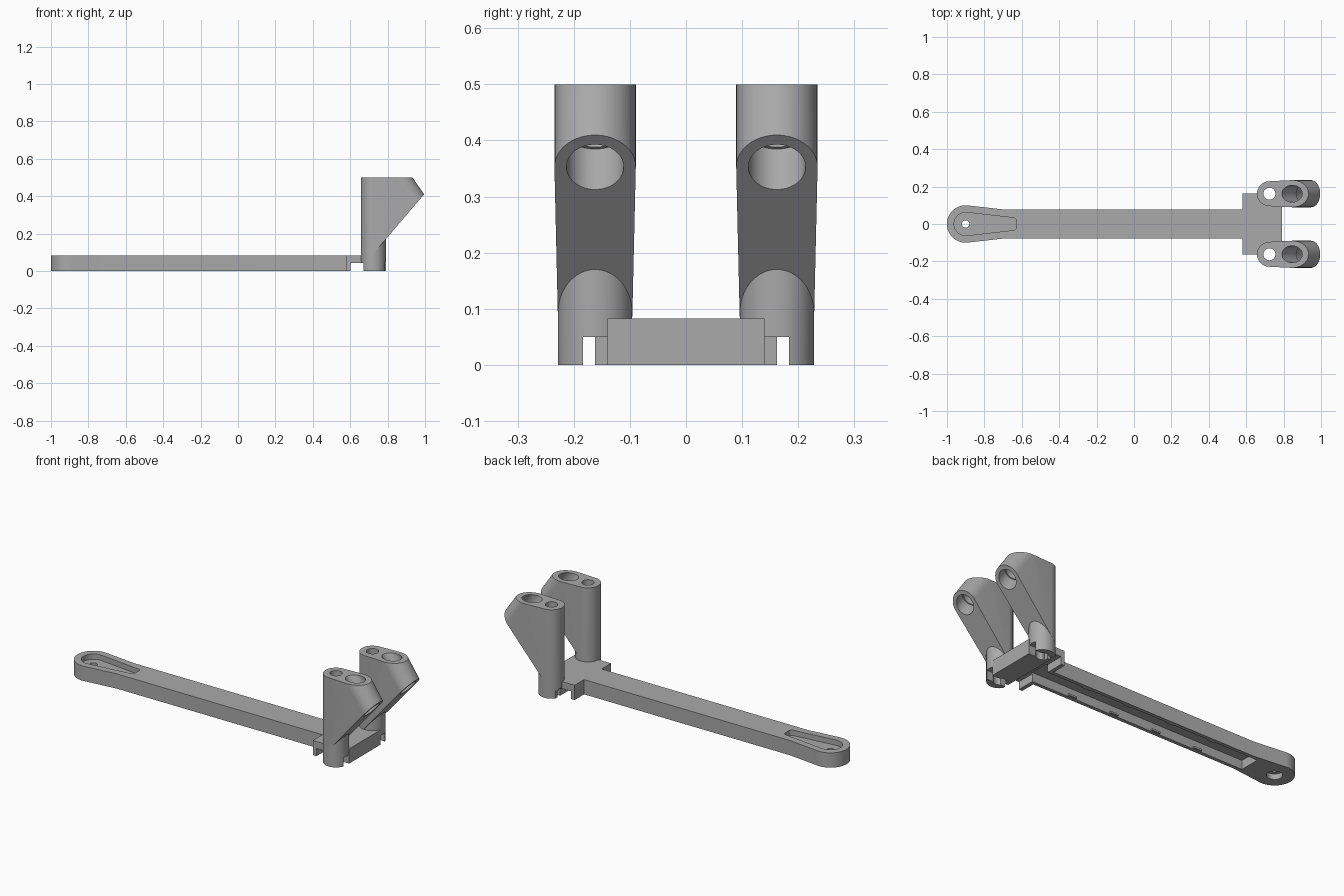
import bpy, bmesh, math
from mathutils import Vector
from mathutils.geometry import intersect_line_plane

if "Cube" in bpy.data.objects:
    bpy.data.objects.remove(bpy.data.objects["Cube"])

SEG = 64
UP = Vector((0, 0, 1))

grey = bpy.data.materials.new("plain_grey")
grey.use_nodes = True
COLOUR = (0.40, 0.40, 0.40, 1)
grey.diffuse_color = COLOUR
grey.node_tree.nodes["Principled BSDF"].inputs["Base Color"].default_value = COLOUR


def finish(name, bm):
    bmesh.ops.recalc_face_normals(bm, faces=bm.faces)
    mesh = bpy.data.meshes.new(name)
    bm.to_mesh(mesh)
    bm.free()
    mesh.materials.append(grey)
    ob = bpy.data.objects.new(name, mesh)
    bpy.context.collection.objects.link(ob)
    return ob


def hull(name, points):
    bm = bmesh.new()
    for p in points:
        bm.verts.new(p)
    res = bmesh.ops.convex_hull(bm, input=bm.verts)
    loose = [v for v in set(res["geom_interior"] + res["geom_unused"]) if isinstance(v, bmesh.types.BMVert)]
    bmesh.ops.delete(bm, geom=loose, context="VERTS")
    bmesh.ops.dissolve_limit(bm, angle_limit=0.002, verts=bm.verts, edges=bm.edges)
    return finish(name, bm)


def prism(name, outline, z0, z1):
    bm = bmesh.new()
    face = bm.faces.new([bm.verts.new((x, y, z0)) for x, y in outline])
    new = bmesh.ops.extrude_face_region(bm, geom=[face])["geom"]
    bmesh.ops.translate(bm, verts=[v for v in new if isinstance(v, bmesh.types.BMVert)], vec=(0, 0, z1 - z0))
    return finish(name, bm)


def box(name, x0, x1, y0, y1, z0, z1):
    return prism(name, [(x0, y0), (x1, y0), (x1, y1), (x0, y1)], z0, z1)


def ring(centre, axis, r, plane_point, plane_normal):
    """Circle around an axis, slid along the axis onto a plane."""
    v = Vector((0, 1, 0))
    u = v.cross(axis)
    out = []
    for i in range(SEG):
        a = math.tau * i / SEG
        p = centre + r * (math.cos(a) * u + math.sin(a) * v)
        out.append(intersect_line_plane(p, p + axis, plane_point, plane_normal))
    return out


def tube(name, centre, axis, r, start, end):
    a, b = centre + axis * start, centre + axis * end
    return hull(name, ring(a, axis, r, a, axis) + ring(b, axis, r, b, axis))


def combine(ob, other, operation="DIFFERENCE"):
    mod = ob.modifiers.new(operation, "BOOLEAN")
    mod.operation, mod.object, mod.solver = operation, other, "EXACT"
    bpy.ops.object.select_all(action="DESELECT")
    bpy.context.view_layer.objects.active = ob
    ob.select_set(True)
    bpy.ops.object.modifier_apply(modifier=mod.name)
    bpy.data.objects.remove(other)


# Long arm with rounded head, crossbar and end block
HEIGHT = 0.083
half = [(0.79, 0.14), (0.69, 0.14), (0.69, 0.162), (0.58, 0.162), (0.58, 0.078), (-0.7, 0.078)]
for i in range(25):
    a = math.radians(84 + 4 * i)
    half.append((-0.9 + 0.1 * math.cos(a), 0.1 * math.sin(a)))
arm = prism("arm", half + [(x, -y) for x, y in reversed(half[:-1])], 0, HEIGHT)

# Teardrop recess on the head, with a stepped screw hole
head = Vector((-0.9, 0, 0))
pocket = []
for z in (0.053, 0.1):
    level = Vector((0, 0, z))
    for x, y, r in ((-0.9, 0, 0.062), (-0.645, 0.018, 0.015), (-0.645, -0.018, 0.015)):
        pocket += ring(Vector((x, y, z)), UP, r, level, UP)
combine(arm, hull("pocket", pocket))
combine(arm, tube("screw_hole", head, UP, 0.02, -0.1, 0.2))
combine(arm, tube("screw_clearance", head, UP, 0.04, -0.1, 0.03))

# Underside channel and the cross slot below the bridge
combine(arm, box("channel", -0.74, 0.61, -0.058, 0.058, -0.05, 0.05))
combine(arm, box("slot", 0.602, 0.671, -0.3, 0.3, -0.05, 0.043))

# Small clips along the channel walls
for side in (-1, 1):
    for i in range(4):
        x = 0.35 - 0.267 * i
        y0, y1 = sorted((side * 0.048, side * 0.06))
        box(f"clip_{'right' if side < 0 else 'left'}_{i + 1}", x - 0.025, x + 0.025, y0, y1, 0.002, 0.012)

# Two sockets: a round post blended into a tilted tube
tilt = Vector((0.567, 0, -0.824)).normalized()
slope = Vector((1.167, 0, -1)).normalized()
for side, label in ((-1, "right"), (1, "left")):
    y = side * 0.162
    foot = Vector((0.724, y, 0))
    mouth = Vector((0.845, y, 0.5))
    under = Vector((1.0, y, 0.415))
    body = []
    for centre, axis, r in ((foot, UP, 0.0665), (mouth, tilt, 0.0725)):
        body += ring(centre, axis, r, mouth, UP) + ring(centre, axis, r, under, slope)
    socket = hull(f"socket_{label}", body)
    combine(socket, tube("post", foot, UP, 0.066, 0, 0.3), "UNION")
    # Tilted stepped bore and the straight rod hole
    combine(socket, tube("bore", mouth, tilt, 0.045, -0.2, 0.4))
    combine(socket, tube("counterbore", mouth, tilt, 0.051, 0.105, 0.4))
    for part in (socket, arm):
        combine(part, tube("rod_hole", foot, UP, 0.032, -0.1, 0.7))
    # Notches in the foot
    combine(socket, box("slot", 0.602, 0.671, -0.3, 0.3, -0.05, 0.043))
    y0, y1 = sorted((side * 0.14, side * 0.184))
    combine(socket, box("notch", 0.6, 0.85, y0, y1, -0.05, 0.05))

# Smooth the round walls, keep the edges sharp
bpy.ops.object.select_all(action="DESELECT")
for ob in bpy.context.collection.objects:
    if ob.type == "MESH" and grey.name in ob.data.materials:
        ob.select_set(True)
        bpy.context.view_layer.objects.active = ob
bpy.ops.object.shade_smooth_by_angle(angle=math.radians(25))
